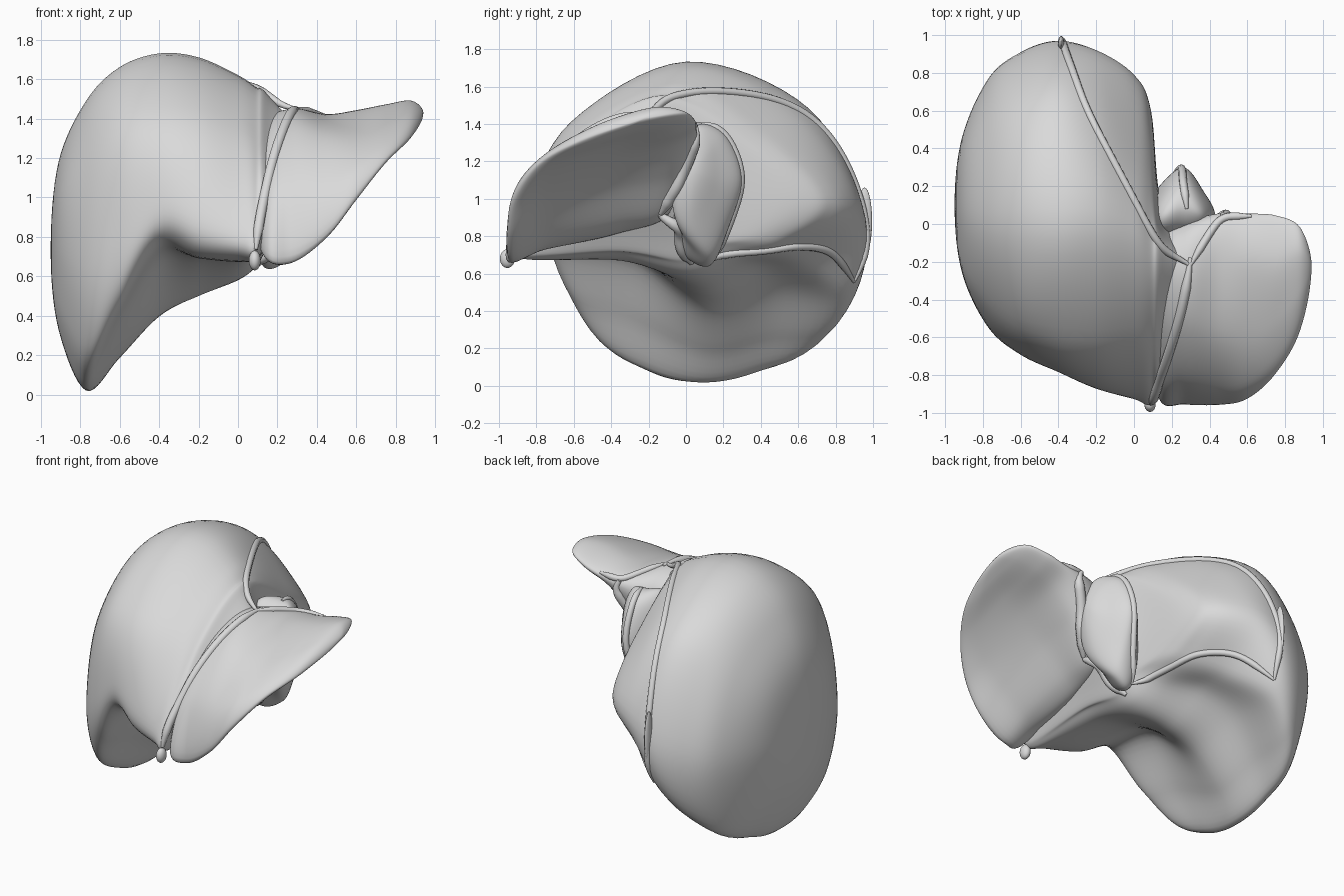
import bpy
import bmesh
from mathutils import Vector, Matrix
from mathutils.bvhtree import BVHTree

cube = bpy.data.objects.get("Cube")
if cube:
    bpy.data.objects.remove(cube, do_unlink=True)

# One plain grey material for the whole organ
grey = bpy.data.materials.new("soft_grey")
grey.use_nodes = True
colour = (0.7, 0.7, 0.7, 1)
grey.diffuse_color = colour
shader = next(n for n in grey.node_tree.nodes if n.type == "BSDF_PRINCIPLED")
shader.inputs["Base Color"].default_value = colour


def spline(a, b, c, d, t):
    """Smooth curve from b to c, with a and d as the neighbours."""
    return b + 0.5 * t * (c - a + t * (2 * a - 5 * b + 4 * c - d
                                       + t * (3 * (b - c) + d - a)))


def add_mesh(name, bm):
    bmesh.ops.recalc_face_normals(bm, faces=bm.faces)
    for face in bm.faces:
        face.smooth = True
    mesh = bpy.data.meshes.new(name)
    bm.to_mesh(mesh)
    bm.free()
    mesh.materials.append(grey)
    obj = bpy.data.objects.new(name, mesh)
    bpy.context.collection.objects.link(obj)
    return obj


def smooth_ring(points, steps):
    n = len(points)
    return [spline(points[i - 1], points[i], points[(i + 1) % n],
                   points[(i + 2) % n], s / steps)
            for i in range(n) for s in range(steps)]


def loft(name, sections, first, last, steps=8):
    """Skin (y, z) cross-sections along x, closed by a rounded pole at each end."""
    rings = [smooth_ring([Vector((x, y, z)) for y, z in pts], steps)
             for x, pts in sections]
    count = len(rings[0])

    # Mirrored outer rings make the poles round rather than pointed
    def reflect(ring, pole):
        return [Vector((p.x, 2 * pole.y - p.y, 2 * pole.z - p.z)) for p in ring]

    first, last = Vector(first), Vector(last)
    rows = ([reflect(rings[0], first), [first] * count] + rings
            + [[last] * count, reflect(rings[-1], last)])
    skin = []
    for k in range(1, len(rows) - 2):
        for s in range(steps):
            skin.append([spline(rows[k - 1][j], rows[k][j], rows[k + 1][j],
                                rows[k + 2][j], s / steps) for j in range(count)])
    bm = bmesh.new()
    start, end = bm.verts.new(first), bm.verts.new(last)
    loops = [[bm.verts.new((p.x, p.y, max(p.z, 0))) for p in ring]
             for ring in skin[1:]]
    for j in range(count):
        k = (j + 1) % count
        bm.faces.new((start, loops[0][j], loops[0][k]))
        bm.faces.new((end, loops[-1][k], loops[-1][j]))
        for low, high in zip(loops, loops[1:]):
            bm.faces.new((low[j], high[j], high[k], low[k]))
    return add_mesh(name, bm)


def ellipsoid(name, centre, radii):
    bm = bmesh.new()
    matrix = Matrix.Translation(centre) @ Matrix.Diagonal((*radii, 1))
    bmesh.ops.create_uvsphere(bm, u_segments=24, v_segments=16, radius=1,
                              matrix=matrix)
    return add_mesh(name, bm)


# Right lobe: bottom, front hollow, front edge, front, over the top, back, back hollow
right_dome = [
    (-.91, [(.05, .33), (-.1, .38), (-.2, .5), (-.26, .75), (-.2, 1.02),
            (.05, 1.18), (.35, 1.05), (.46, .75), (.35, .46), (.2, .36)]),
    (-.77, [(.08, .02), (-.18, .07), (-.44, .25), (-.55, .65), (-.42, 1.2),
            (0, 1.49), (.52, 1.28), (.77, .75), (.62, .23), (.35, .07)]),
    (-.6, [(.1, .19), (-.3, .37), (-.61, .48), (-.69, .8), (-.55, 1.35),
           (0, 1.66), (.6, 1.44), (.9, .82), (.8, .32), (.44, .25)]),
    (-.4, [(.1, .4), (-.28, .67), (-.69, .77), (-.78, .98), (-.6, 1.41),
           (0, 1.73), (.66, 1.48), (.96, .88), (.86, .5), (.48, .5)]),
]
right_neck = [
    (-.2, [(.1, .5), (-.3, .68), (-.78, .71), (-.86, .93), (-.62, 1.4),
           (0, 1.71), (.6, 1.45), (.92, .95), (.7, .66), (.4, .63)]),
    (0, [(.04, .58), (-.35, .67), (-.85, .69), (-.9, .88), (-.6, 1.35),
         (-.05, 1.62), (.46, 1.36), (.79, .98), (.55, .75), (.28, .68)]),
    (.09, [(0, .65), (-.35, .71), (-.88, .69), (-.92, .85), (-.6, 1.3),
           (-.1, 1.56), (.38, 1.28), (.6, .99), (.42, .8), (.2, .74)]),
    (.15, [(-.06, .76), (-.35, .78), (-.74, .8), (-.8, 1), (-.5, 1.33),
           (-.16, 1.52), (0, 1.37), (.08, 1.1), (.05, .9), (0, .8)]),
]
right_lobe = loft("right_lobe", right_dome + right_neck,
                  (-.95, .1, .73), (.34, -.25, 1.25))

# Left lobe: a thin wedge, from the back edge over the top and under again
left_lobe = loft("left_lobe", [
    (.13, [(-.1, 1.25), (-.25, 1.36), (-.55, 1.26), (-.82, 1),
           (-.92, .72), (-.75, .75), (-.4, .82), (-.15, .94)]),
    (.27, [(0, 1.33), (-.22, 1.45), (-.55, 1.35), (-.85, 1.06),
           (-.95, .68), (-.72, .76), (-.35, .86), (-.08, .94)]),
    (.45, [(.05, 1.37), (-.2, 1.42), (-.6, 1.32), (-.88, 1.07),
           (-.95, .8), (-.74, .92), (-.38, 1.06), (-.05, 1.14)]),
    (.6, [(.05, 1.39), (-.2, 1.44), (-.6, 1.32), (-.85, 1.15),
          (-.92, .99), (-.74, 1.06), (-.38, 1.19), (-.06, 1.28)]),
    (.75, [(.04, 1.43), (-.2, 1.47), (-.5, 1.38), (-.71, 1.27),
           (-.79, 1.18), (-.65, 1.2), (-.35, 1.29), (-.06, 1.35)]),
    (.88, [(-.02, 1.46), (-.15, 1.49), (-.35, 1.44), (-.5, 1.37),
           (-.56, 1.31), (-.45, 1.32), (-.3, 1.36), (-.1, 1.41)]),
], (.06, -.5, 1), (.94, -.22, 1.43))

# Tongue-shaped lobe at the back, from its foot round the inside to the back
caudate_lobe = loft("caudate_lobe", [
    (.12, [(.1, .66), (-.04, .75), (-.08, 1), (-.05, 1.28),
           (.03, 1.37), (.12, 1.28), (.18, 1.05), (.17, .8)]),
    (.26, [(.12, .69), (-.02, .8), (-.06, 1.05), (-.04, 1.3),
           (.08, 1.4), (.22, 1.33), (.3, 1.1), (.22, .85)]),
    (.37, [(.03, .87), (-.05, .92), (-.07, 1.05), (-.04, 1.25),
           (.05, 1.36), (.14, 1.28), (.17, 1.1), (.11, .95)]),
], (.05, .03, 1), (.43, .04, 1.15))

# Surfaces on which the ligaments lie
trees = []
for lobe in (right_lobe, left_lobe, caudate_lobe):
    mesh = lobe.data
    trees.append(BVHTree.FromPolygons([v.co for v in mesh.vertices],
                                      [p.vertices for p in mesh.polygons]))


def cling(point, outward):
    """Drop onto the outermost surface along a direction, or the nearest one."""
    if outward:
        way = Vector(outward).normalized()
        hits = [tree.ray_cast(point + way * 0.25, -way) for tree in trees]
    else:
        hits = [tree.find_nearest(point) for tree in trees]
    hits = [h for h in hits if h[0] is not None and h[3] < 0.5]
    return min(hits, key=lambda h: h[3])[0] if hits else point


def ligament(name, points, radius=0.021, outward=None):
    """A rounded ridge with tapered ends, following the lobe surfaces."""
    pts = [Vector(p) for p in points]
    pts = [2 * pts[0] - pts[1]] + pts + [2 * pts[-1] - pts[-2]]
    path = [spline(*pts[i - 1:i + 3], s / 8)
            for i in range(1, len(pts) - 2) for s in range(8)] + [pts[-2]]
    path = [cling(p, outward) for p in path]
    for _ in range(4):
        path = ([path[0]] + [(a + 2 * b + c) / 4 for a, b, c
                             in zip(path, path[1:], path[2:])] + [path[-1]])
    curve = bpy.data.curves.new(name, "CURVE")
    curve.dimensions = "3D"
    curve.bevel_depth = radius
    curve.bevel_resolution = 3
    curve.use_fill_caps = True
    line = curve.splines.new("POLY")
    line.points.add(len(path) - 1)
    for i, p in enumerate(path):
        line.points[i].co = (*p, 1)
        line.points[i].radius = min(1, 0.4 + 0.15 * min(i, len(path) - 1 - i))
    line.use_smooth = True
    curve.materials.append(grey)
    obj = bpy.data.objects.new(name, curve)
    bpy.context.collection.objects.link(obj)
    bpy.ops.object.select_all(action="DESELECT")
    obj.select_set(True)
    bpy.context.view_layer.objects.active = obj
    bpy.ops.object.convert(target="MESH")


# Ligament between the lobes, and the ridges around the bare back
junction = (.3, -.22, 1.48)
corner = (-.37, .92, .54)
ligament("front_ligament", [junction, (.25, -.45, 1.38), (.18, -.66, 1.17),
                            (.12, -.85, .92), (.09, -.93, .72)],
         .026, (0, -.8, .6))
ligament("upper_back_ridge", [junction, (.1, -.05, 1.56), (-.1, .33, 1.57),
                              (-.25, .65, 1.48), (-.34, .87, 1.2),
                              (-.38, .97, .85), corner])
ligament("lower_back_ridge", [corner, (-.2, .75, .74), (-.05, .55, .78),
                              (.05, .3, .7), (.12, .15, .66)])
ligament("caudate_ridge", [(.12, .15, .66), (.2, .22, .85), (.25, .3, 1.1),
                           (.26, .22, 1.33), (.28, .08, 1.41)])
ligament("left_back_ridge", [junction, (.4, -.05, 1.42), (.48, .04, 1.4),
                             (.62, .05, 1.41)])
ligament("fissure_ridge", [(.47, .05, 1.39), (.46, .02, 1.2), (.43, -.04, 1.03),
                           (.36, -.11, .9)], .033, (1, .4, -.3))
ligament("underside_vessel", [(.33, -.13, .88), (.25, -.08, .8), (.17, -.02, .73),
                              (.08, .03, .66)], .03)

# Small ends of the ligaments
ellipsoid("front_ligament_end", (.085, -.955, .68), (.03, .04, .05))
ellipsoid("back_ligament_end", (-.385, .955, .88), (.018, .04, .18))
